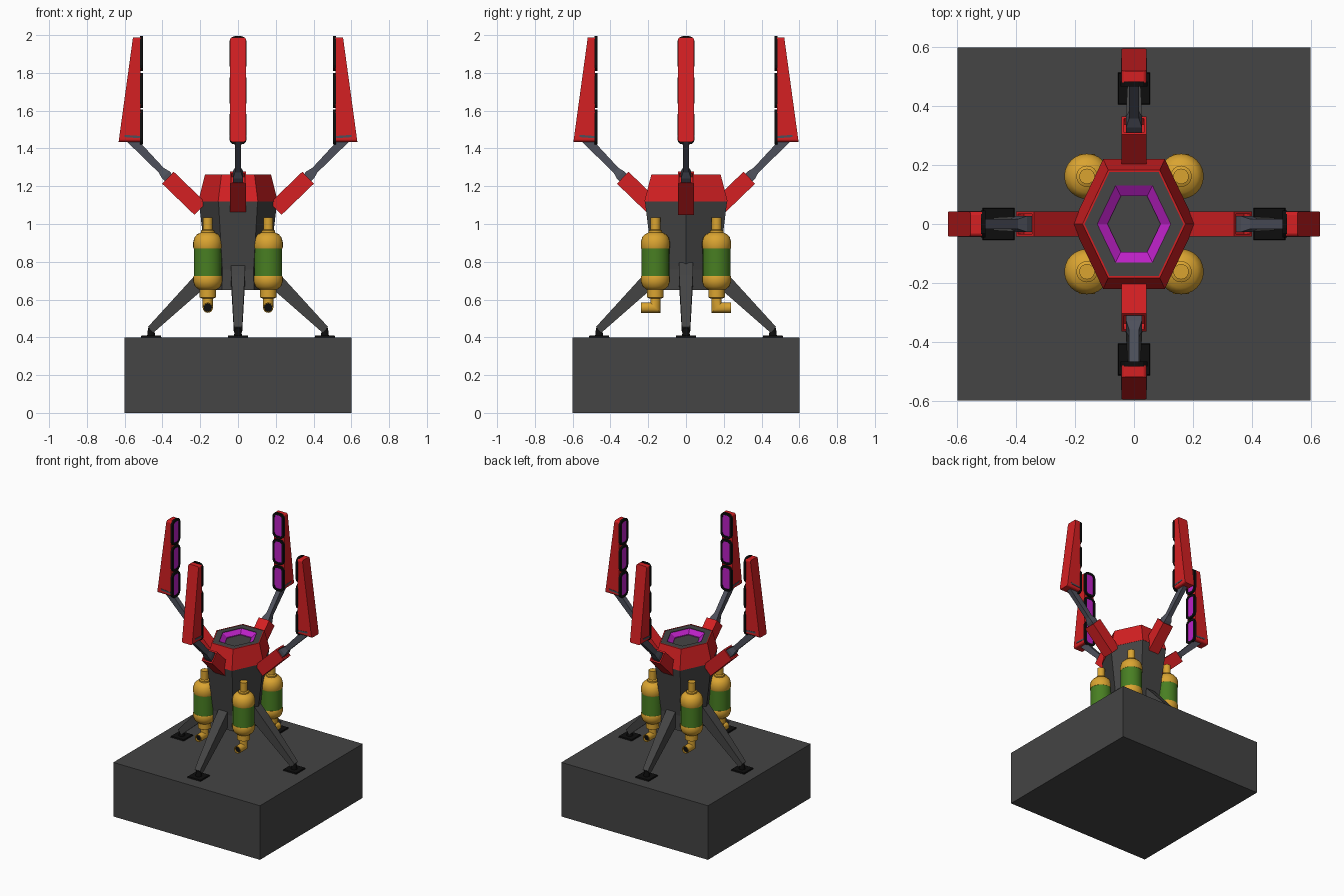
import bpy, bmesh
from math import sin, cos, pi, radians
from mathutils import Matrix, Vector

if "Cube" in bpy.data.objects:
    bpy.data.objects.remove(bpy.data.objects["Cube"])


def material(name, r, g, b):
    m = bpy.data.materials.new(name)
    m.diffuse_color = (r, g, b, 1)
    m.use_nodes = True
    m.node_tree.nodes["Principled BSDF"].inputs["Base Color"].default_value = m.diffuse_color
    return m


RED = material("red_paint", 0.66, 0.014, 0.016)
DARK = material("dark_metal", 0.058, 0.058, 0.058)
STEEL = material("blue_steel", 0.075, 0.08, 0.105)
BLACK = material("black", 0.004, 0.004, 0.004)
YELLOW = material("yellow", 0.7, 0.37, 0.03)
GREEN = material("green", 0.065, 0.21, 0.016)
PURPLE = material("purple_glow", 0.5, 0.015, 0.56)


def loft(name, rings, mat, turn=0, shift=(0, 0, 0), smooth=False, close=False):
    """Skin a list of equal-length point rings; cap the ends or close the loop."""
    bm = bmesh.new()
    vs = [[bm.verts.new(p) for p in ring] for ring in rings]
    n = len(vs[0])
    pairs = list(zip(vs, vs[1:])) + ([(vs[-1], vs[0])] if close else [])
    for a, b in pairs:
        for i in range(n):
            j = (i + 1) % n
            bm.faces.new((a[i], a[j], b[j], b[i]))
    if not close:
        bm.faces.new(vs[0])
        bm.faces.new(vs[-1])
    bmesh.ops.recalc_face_normals(bm, faces=bm.faces)
    me = bpy.data.meshes.new(name)
    bm.to_mesh(me)
    bm.free()
    me.materials.append(mat)
    ob = bpy.data.objects.new(name, me)
    bpy.context.collection.objects.link(ob)
    ob.matrix_world = Matrix.Rotation(turn, 4, 'Z') @ Matrix.Translation(shift)
    if smooth:
        bpy.ops.object.select_all(action='DESELECT')
        ob.select_set(True)
        bpy.context.view_layer.objects.active = ob
        bpy.ops.object.shade_smooth_by_angle(angle=radians(35))
    return ob


def hexagon(r, z):
    return [(r * cos(i * pi / 3), 1.21 * r * sin(i * pi / 3), z) for i in range(6)]


def square(h, z):
    return [(-h, -h, z), (h, -h, z), (h, h, z), (-h, h, z)]


def circle(r, z, n=24):
    return [(r * cos(2 * pi * i / n), r * sin(2 * pi * i / n), z) for i in range(n)]


def lathe(name, profile, mat, shift):
    return loft(name, [circle(r, z) for r, z in profile], mat, 0, shift, True)


def bar(name, a, b, sections, mat, turn, shift=(0, 0, 0)):
    """Rectangular bar from a to b in the radial plane; sections = (t, half width, half thickness)."""
    a, b = Vector((a[0], 0, a[1])), Vector((b[0], 0, b[1]))
    d = (b - a).normalized()
    side, up = Vector((0, 1, 0)), Vector((-d.z, 0, d.x))
    rings = [[a.lerp(b, t) + side * w * sx + up * h * sz
              for sx, sz in ((-1, -1), (1, -1), (1, 1), (-1, 1))] for t, w, h in sections]
    return loft(name, rings, mat, turn, shift)


def rounded(w, z0, z1, c, r0, r1=None):
    """Rectangle outline with rounded corners facing the axis; radius runs r0 to r1 upwards."""
    r1 = r0 if r1 is None else r1
    pts = []
    for cy, cz, start in ((w - c, z1 - c, 0), (c - w, z1 - c, 90), (c - w, z0 + c, 180), (w - c, z0 + c, 270)):
        for k in range(4):
            t = radians(start + 30 * k)
            y, z = cy + c * cos(t), cz + c * sin(t)
            pts.append((r0 + (r1 - r0) * (z - z0) / (z1 - z0), y, z))
    return pts


# Base block
loft("base_block", [square(0.6, 0), square(0.6, 0.4)], DARK)

# Hexagonal body, red collar, top plate and recessed glowing ring
loft("body", [hexagon(0.168, 0.65), hexagon(0.165, 0.76), hexagon(0.208, 1.125)], DARK)
loft("collar", [hexagon(0.21, 1.12), hexagon(0.175, 1.262), hexagon(0.168, 1.262), hexagon(0.168, 1.13)],
     RED, close=True)
loft("top_plate", [hexagon(0.169, 1.13), hexagon(0.169, 1.26), hexagon(0.125, 1.26),
                   hexagon(0.125, 1.25), hexagon(0.09, 1.226)], DARK)
loft("glow_ring", [hexagon(0.126, 1.257), hexagon(0.09, 1.232), hexagon(0.09, 1.222), hexagon(0.126, 1.245)],
     PURPLE, close=True)

for i, side in enumerate(("right", "back", "left", "front")):
    turn = i * pi / 2
    off = (-0.036 if i % 2 else 0, 0, 0)

    # Leg, ankle and foot pad
    bar(side + "_leg", (0.13, 0.765), (0.462, 0.44),
        [(0, 0.036, 0.044), (0.2, 0.036, 0.042), (1, 0.022, 0.021)], DARK, turn)
    loft(side + "_ankle", [circle(0.022, 0.4, 12), circle(0.016, 0.45, 12)], BLACK, turn, (0.46, 0, 0))
    loft(side + "_foot_pad", [square(0.055, 0.395), square(0.052, 0.409)], BLACK, turn, (0.46, 0, 0))

    # Arm sleeve with a recessed end, and its rod
    bar(side + "_arm_sleeve", (0.2, 1.08), (0.371, 1.245),
        [(0, 0.043, 0.044), (1, 0.043, 0.044), (1, 0.034, 0.034), (0.88, 0.034, 0.034)], RED, turn, off)
    bar(side + "_arm_rod", (0.33, 1.206), (0.57, 1.452),
        [(0, 0.027, 0.027), (0.22, 0.027, 0.027), (0.32, 0.017, 0.018), (1, 0.017, 0.024)], STEEL, turn, off)

    # Tapered upright panel and hinge pin bar
    loft(side + "_panel", [rounded(0.042, 1.435, 1.988, 0.012, 0.517),
                           rounded(0.042, 1.435, 1.988, 0.012, 0.632, 0.556)], RED, turn, off)
    bar(side + "_hinge", (0.52, 1.46), (0.6, 1.466), [(0, 0.044, 0.006), (1, 0.044, 0.006)], STEEL, turn, off)

    # Three framed lights on the inner face
    for k in range(3):
        z0 = 1.42 + 0.195 * k
        z1 = z0 + 0.185
        loft(f"{side}_light_frame_{k + 1}",
             [rounded(0.046, z0, z1, 0.032, 0.52), rounded(0.046, z0, z1, 0.032, 0.504),
              rounded(0.03, z0 + 0.016, z1 - 0.016, 0.02, 0.504),
              rounded(0.03, z0 + 0.016, z1 - 0.016, 0.02, 0.512)], BLACK, turn, off)
        loft(f"{side}_light_{k + 1}",
             [rounded(0.03, z0 + 0.016, z1 - 0.016, 0.02, 0.514),
              rounded(0.03, z0 + 0.016, z1 - 0.016, 0.02, 0.508)], PURPLE, turn, off)

# Four tanks around the body, with outlets pointing to front and back
for sx, xn in ((-1, "left"), (1, "right")):
    for sy, yn in ((-1, "front"), (1, "back")):
        tag, at = f"{yn}_{xn}", (sx * 0.16, sy * 0.162, 0)
        lathe(tag + "_tank_top", [(0.075, 0.87), (0.077, 0.875), (0.077, 0.905), (0.07, 0.93), (0.056, 0.946),
                                  (0.036, 0.955), (0.036, 0.965), (0.026, 0.97), (0.026, 1.035)], YELLOW, at)
        lathe(tag + "_tank_band", [(0.074, 0.715), (0.074, 0.88)], GREEN, at)
        lathe(tag + "_tank_bottom", [(0.075, 0.725), (0.077, 0.72), (0.077, 0.695), (0.068, 0.67), (0.05, 0.655),
                                     (0.044, 0.652), (0.044, 0.612), (0.03, 0.605)], YELLOW, at)
        # Mitred elbow outlet
        zc, end = 0.557, 0.076
        ring = [(x, v) for x, v, _ in circle(0.027, 0)]
        loft(tag + "_outlet",
             [[(x, sy * v, 0.62) for x, v in ring],
              [(x, sy * v, zc + v) for x, v in ring],
              [(x, sy * end, zc + v) for x, v in ring],
              [(x * 0.8, sy * end, zc + v * 0.8) for x, v in ring],
              [(x * 0.8, sy * (end - 0.02), zc + v * 0.8) for x, v in ring]], YELLOW, 0, at, True)
        loft(tag + "_outlet_bore",
             [[(x * 0.79, sy * (end - d), zc + v * 0.79) for x, v in ring] for d in (0.022, 0.012)],
             BLACK, 0, at)
